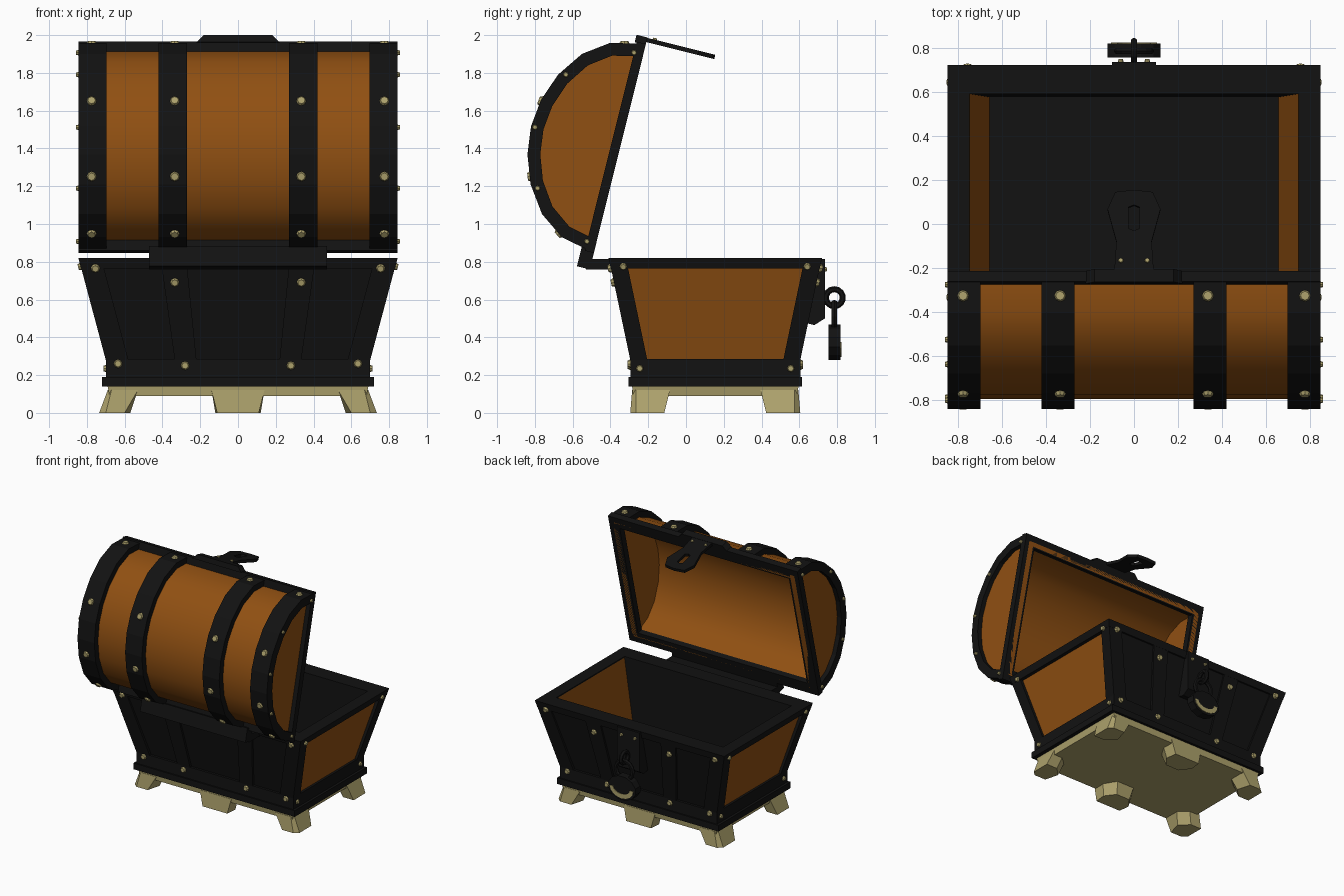
import bpy, bmesh, math
from mathutils import Matrix, Vector

if "Cube" in bpy.data.objects:
    bpy.data.objects.remove(bpy.data.objects["Cube"])

def material(name, rgb):
    m = bpy.data.materials.new(name)
    m.diffuse_color = (*rgb, 1)
    m.use_nodes = True
    m.node_tree.nodes["Principled BSDF"].inputs["Base Color"].default_value = m.diffuse_color
    return m

BLACK = material("black_iron", (0.006, 0.006, 0.006))
BROWN = material("brown_wood", (0.28, 0.08, 0.006))
GOLD = material("pale_gold", (0.42, 0.36, 0.15))

BASE = Matrix.Translation((0, 0.155, 0))
A = math.radians(14)
S, C = math.sin(A), math.cos(A)
# lid space: x, u along the opening, v outward
LID = Matrix(((1, 0, 0, 0), (0, S, -C, -0.35), (0, C, S, 1.40), (0, 0, 0, 1)))
ONE = Matrix.Identity(4)

def finish(name, bm, mats, mtx=ONE, smooth=False):
    bmesh.ops.recalc_face_normals(bm, faces=bm.faces)
    bm.transform(mtx)
    me = bpy.data.meshes.new(name)
    bm.to_mesh(me)
    bm.free()
    for m in mats:
        me.materials.append(m)
    ob = bpy.data.objects.new(name, me)
    bpy.context.collection.objects.link(ob)
    if smooth:
        bpy.ops.object.select_all(action='DESELECT')
        ob.select_set(True)
        bpy.context.view_layer.objects.active = ob
        bpy.ops.object.shade_smooth_by_angle(angle=math.radians(35))
    return ob

def loft_into(bm, rings, closed=False):
    vs = [[bm.verts.new(p) for p in r] for r in rings]
    n = len(vs[0])
    pairs = list(zip(vs, vs[1:])) + ([(vs[-1], vs[0])] if closed else [])
    for a, b in pairs:
        for i in range(n):
            j = (i + 1) % n
            bm.faces.new((a[i], a[j], b[j], b[i]))
    if not closed:
        bm.faces.new(vs[0])
        bm.faces.new(vs[-1])

def loft(name, rings, mat, mtx=ONE, closed=False, smooth=False):
    bm = bmesh.new()
    loft_into(bm, rings, closed)
    return finish(name, bm, [mat], mtx, smooth)

def rect(x, y, z):
    return [(-x, -y, z), (x, -y, z), (x, y, z), (-x, y, z)]

def along_x(pts, a, b):
    return [[(x, p, q) for p, q in pts] for x in (a, b)]

def box(name, x, y, z, mat, mtx=ONE):
    return loft(name, [[(i, j, k) for i, j in ((x[0], y[0]), (x[1], y[0]), (x[1], y[1]), (x[0], y[1]))]
                       for k in z], mat, mtx)

# ---- base plate, feet and skirting
loft("base_plate", [rect(.68, .435, .09), rect(.69, .44, .14)], GOLD, BASE)
for sy in (-1, 1):
    for sx in (-1, 1):
        foot = [[(.60, .45), (.70, .45), (.735, .42), (.735, .27), (.64, .27), (.57, .34)],
                [(.53, .44), (.67, .44), (.69, .42), (.69, .24), (.60, .24), (.53, .30)]]
        loft("corner_foot", [[(sx * x, sy * y, z) for x, y in r] for r, z in zip(foot, (0, .12))], GOLD, BASE)
    foot = [[(-.11, .45), (.11, .45), (.12, .36), (.06, .28), (-.06, .28), (-.12, .36)],
            [(-.14, .44), (.14, .44), (.14, .34), (.08, .24), (-.08, .24), (-.14, .34)]]
    loft("middle_foot", [[(x, sy * y, z) for x, y in r] for r, z in zip(foot, (0, .12))], GOLD, BASE)
loft("skirting", [rect(.72, .46, .14), rect(.72, .46, .19)], BLACK, BASE)

# ---- box body: black long walls, brown end walls
bm = bmesh.new()
loft_into(bm, [rect(.68, .43, .19), rect(.68, .43, .28), rect(.815, .55, .81),
               rect(.745, .435, .81), rect(.655, .42, .28)])
bm.normal_update()
for f in bm.faces:
    f.material_index = 1 if abs(f.normal.x) > .8 else 0
finish("box_body", bm, [BLACK, BROWN], BASE)
loft("bottom_frame", [rect(.70, .45, .19), rect(.70, .45, .285), rect(.67, .42, .285), rect(.67, .42, .19)],
     BLACK, BASE, True)
loft("top_rim", [rect(.831, .553, .765), rect(.845, .565, .82), rect(.745, .435, .82), rect(.745, .435, .765)],
     BLACK, BASE, True)
for sx in (-1, 1):
    for sy in (-1, 1):
        loft("corner_post", [[(sx * (X - a), sy * (Y - b), z) for a, b in ((0, 0), (.12, 0), (.12, .03), (.03, .03), (.03, .09), (0, .09))]
                             for X, Y, z in ((.70, .45, .28), (.835, .556, .785))], BLACK, BASE)
        loft("wall_strap", [[(sx * x, sy * y, z) for x, y in ((a, Y), (b, Y), (b, Y - .03), (a, Y - .03))]
                            for a, b, Y, z in ((.22, .335, .45, .28), (.27, .405, .555, .78))], BLACK, BASE)

# ---- domed lid
HALF = [(.57, .0), (.53, .185), (.437, .316), (.30, .412), (.15, .467)]
ARC = [(-u, v) for u, v in HALF] + [(0, .485)] + HALF[::-1]

def arc(d):
    return [(u * (1 - d / .57), v * (1 - d / .485)) for u, v in ARC]

def band(name, a, b, d0, d1, mat, smooth):
    loft(name, along_x(arc(d0) + arc(d1)[::-1], a, b), mat, LID, smooth=smooth)

band("lid_planks", -.80, .80, .047, .08, BROWN, True)
for s in (-1, 1):
    band("lid_end_band", s * .695, s * .845, 0, .068, BLACK, False)
    band("lid_middle_band", s * .27, s * .42, 0, .06, BLACK, False)
    loft("lid_end_panel", along_x(arc(.05), s * .77, s * .81), BROWN, LID)
loft("lid_frame", [rect(.845, .57, 0), rect(.845, .57, .05), rect(.755, .48, .05), rect(.755, .48, 0)],
     BLACK, LID, True)

# ---- hinge
box("hinge_lid_leaf", (-.47, .47), (-.66, -.55), (-.0, .07), BLACK, LID)
box("hinge_box_leaf", (-.47, .47), (-.53, -.39), (.76, .815), BLACK)

# ---- hasp on the lid edge, tongue with a slot
loft("hasp_base", [[(-.22, .565, v) for v in (0,)] + [(.22, .565, 0), (.18, .605, 0), (-.18, .605, 0)],
                   [(-.22, .565, .06), (.22, .565, .06), (.18, .605, .06), (-.18, .605, .06)]], BLACK, LID)
TONGUE = [(0, .02), (.09, .02), (.08, -.13), (.12, -.28), (.085, -.36), (0, -.37),
          (0, -.30), (.025, -.29), (.025, -.19), (0, -.18)]
for s in (-1, 1):
    loft("hasp_tongue", [[(s * x, u, v) for x, v in TONGUE] for u in (.58, .603)], BLACK, LID)

# ---- lock plate, staple and padlock
loft("lock_plate", along_x([(.60, .815), (.735, .815), (.735, .50), (.68, .465), (.62, .48)], -.10, .10), BLACK)

def ring(name, loc, R, r, rot):
    bpy.ops.mesh.primitive_torus_add(major_radius=R, minor_radius=r, major_segments=14, minor_segments=6,
                                     location=loc, rotation=rot)
    ob = bpy.context.object
    ob.name = name
    ob.data.materials.append(BLACK)

ring("staple", (0, .785, .61), .045, .016, (0, math.pi / 2, 0))
ring("shackle", (0, .785, .51), .075, .016, (math.pi / 2, 0, 0))

def oval(rx, rz, y, a0, n, step):
    return [(rx * math.cos(math.radians(a0 + i * step)), y, .375 + rz * math.sin(math.radians(a0 + i * step)))
            for i in range(n)]

loft("padlock_body", [oval(.125, .097, y, 15, 12, 30) for y in (.755, .818)], BLACK)
loft("padlock_crescent", [oval(.105, .08, y, 180, 9, 22.5) + oval(.075, .045, y, 180, 9, 22.5)[::-1]
                          for y in (.816, .823)], GOLD)

# ---- rivets
bm = bmesh.new()

def rivet(p, n, r=.033):
    q = Vector(n).normalized().to_track_quat('Z', 'Y').to_matrix().to_4x4()
    bmesh.ops.create_cone(bm, cap_ends=True, segments=8, radius1=r, radius2=r * .6, depth=.024,
                          matrix=Matrix.Translation(p) @ q)

for s in (-1, 1):
    for x in (.335, .775):                      # over the dome
        for t in (1.15, 3.27, 5.95, 9.4):
            i = int(t)
            (u0, v0), (u1, v1) = ARC[i], ARC[i + 1]
            k = t - i
            p = LID @ Vector((s * x, u0 + (u1 - u0) * k, v0 + (v1 - v0) * k))
            rivet(p, LID.to_3x3() @ Vector((0, v0 - v1, u1 - u0)))
    for u, v in ((.51, .05), (.31, .372), (0, .463), (-.31, .372), (-.52, .05)):   # lid ends
        rivet(LID @ Vector((s * .845, u, v)), (s, 0, 0), .018)
    for sy in (-1, 1):                          # box walls
        for x, y, z in ((.755, .557, .765), (.335, .54, .69), (.28, .452, .25), (.635, .452, .26)):
            rivet((s * x, .155 + sy * y, z), (0, sy, -.2 if z > .3 else 0), .028)
        rivet((s * .835, .155 + sy * .487, .775), (s, 0, -.25), .024)
        rivet((s * .70, .155 + sy * .40, .235), (s, 0, 0), .024)
    rivet(LID @ Vector((s * .06, .60, -.04)), (0, S, C), .016)
    rivet((s * .06, .735, .76), (0, 1, 0), .016)
finish("rivets", bm, [GOLD])
